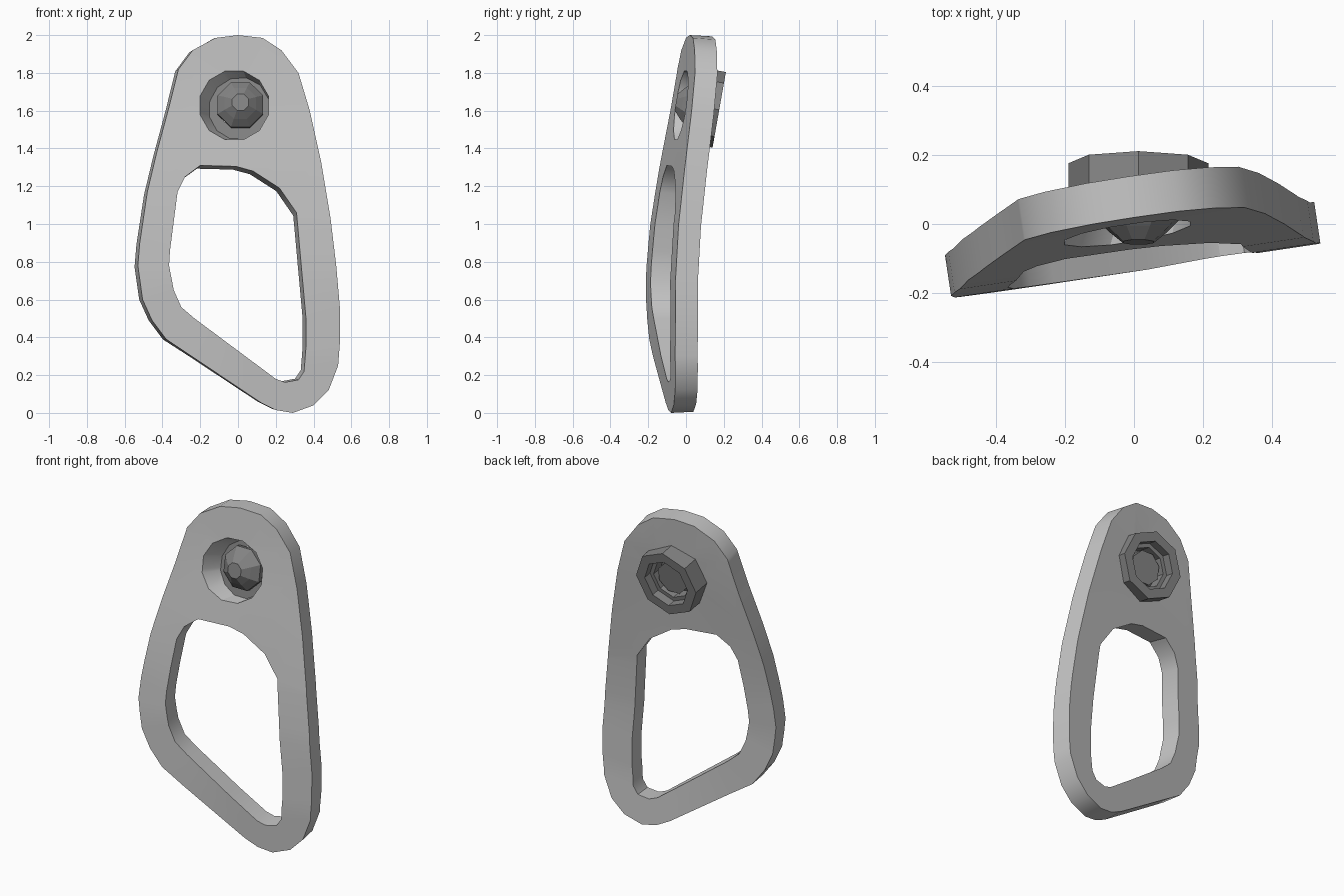
import bpy, bmesh, math
from mathutils import Vector, Matrix

if "Cube" in bpy.data.objects:
    bpy.data.objects.remove(bpy.data.objects["Cube"])


def material(name, value):
    m = bpy.data.materials.new(name)
    m.use_nodes = True
    colour = (value, value, value, 1)
    m.diffuse_color = colour
    m.node_tree.nodes["Principled BSDF"].inputs["Base Color"].default_value = colour
    return m


light_metal = material("light grey metal", 0.56)
dark_metal = material("dark grey metal", 0.23)


def finish(bm, name, mat, angle=None):
    bmesh.ops.recalc_face_normals(bm, faces=bm.faces)
    mesh = bpy.data.meshes.new(name)
    bm.to_mesh(mesh)
    bm.free()
    mesh.materials.append(mat)
    obj = bpy.data.objects.new(name, mesh)
    bpy.context.collection.objects.link(obj)
    if angle:
        bpy.ops.object.select_all(action='DESELECT')
        obj.select_set(True)
        bpy.context.view_layer.objects.active = obj
        bpy.ops.object.shade_smooth_by_angle(angle=math.radians(angle))
    return obj


# Hanger plate: outline, large eye and bolt hole in the x-z plane
outline = [(0, 2), (.13, 1.985), (.23, 1.92), (.32, 1.8), (.38, 1.6), (.44, 1.33),
           (.49, 1.03), (.52, .78), (.54, .55), (.54, .38), (.53, .25), (.48, .12),
           (.4, .04), (.29, 0), (.2, .015), (.12, .055), (-.38, .39), (-.455, .49),
           (-.505, .6), (-.53, .78), (-.52, .9), (-.48, 1.17), (-.43, 1.38),
           (-.365, 1.62), (-.315, 1.82), (-.24, 1.92), (-.12, 1.985)]
eye = [(-.2, 1.31), (-.01, 1.305), (.08, 1.28), (.22, 1.19), (.31, 1.06), (.335, .78),
       (.36, .5), (.36, .35), (.35, .22), (.32, .175), (.25, .162), (.2, .18),
       (-.23, .5), (-.3, .56), (-.34, .65), (-.365, .78), (-.36, .86), (-.32, 1.17),
       (-.28, 1.25)]
hole_front, hole_back = Vector((-.02, 0, 1.628)), Vector((.01, 0, 1.605))
bolt_hole = [(hole_front.x + .188 * math.cos(a), hole_front.z + .188 * math.sin(a))
             for a in (math.tau * (i + .5) / 12 for i in range(12))]

# Bend of the front face, as (height, depth)
bend = [(0, -.123), (.3, -.138), (.7, -.135), (1, -.113), (1.3, -.073),
        (1.6, -.027), (1.8, .0), (2.01, .02)]


def depth(x, z):
    for (z0, y0), (z1, y1) in zip(bend, bend[1:]):
        if z <= z1:
            return y0 + (y1 - y0) * (z - z0) / (z1 - z0) + .15 * x
    return bend[-1][1] + .15 * x


bm = bmesh.new()
for loop in (outline, eye, bolt_hole):
    vs = [bm.verts.new((x, 0, z)) for x, z in loop]
    for a, b in zip(vs, vs[1:] + vs[:1]):
        bm.edges.new((a, b))
bmesh.ops.triangle_fill(bm, edges=bm.edges[:], use_beauty=True, normal=(0, -1, 0))
for z in (.3, .7, 1, 1.3, 1.6, 1.8):
    bmesh.ops.bisect_plane(bm, geom=bm.verts[:] + bm.edges[:] + bm.faces[:], dist=1e-4,
                           plane_co=(0, 0, z), plane_no=(0, 0, 1))
bmesh.ops.triangulate(bm, faces=bm.faces[:])
front = bm.faces[:]
result = bmesh.ops.extrude_face_region(bm, geom=front, use_keep_orig=True)
back = {g for g in result["geom"] if isinstance(g, bmesh.types.BMVert)}
for v in bm.verts:
    x, z = v.co.x, v.co.z
    y = depth(x, z)
    v.co.y = y
    if v in back:
        slope = (depth(x, z + .05) - depth(x, z - .05)) / .1
        v.co += Vector((-.15, 1, -slope)).normalized() * .12
        offset = Vector((x, 0, z)) - hole_front
        if offset.length < .195:
            # The bolt hole narrows and drifts sideways towards the back
            p = hole_back + offset * .83
            v.co = (p.x, depth(p.x, p.z) + .12, p.z)
finish(bm, "hanger_plate", light_metal, 30)

# Bolt parts share a tilted axis through the back of the plate
axis_frame = (Matrix.Translation((.0125, .105, 1.617))
              @ Matrix.Rotation(math.radians(-10), 4, 'X')
              @ Matrix.Rotation(math.radians(-90), 4, 'X'))


def turned(name, profile, sides, closed, phase=0):
    """Turn a (radius, distance along axis) profile into a faceted part."""
    bm = bmesh.new()
    rings = []
    for r, t in profile:
        rings.append([bm.verts.new((r * math.cos(a), r * math.sin(a), t))
                      for a in (math.tau * (i + phase) / sides for i in range(sides))])
    pairs = list(zip(rings, rings[1:]))
    if closed:
        pairs.append((rings[-1], rings[0]))
    else:
        bm.faces.new(rings[0])
        bm.faces.new(rings[-1])
    for a, b in pairs:
        for i in range(sides):
            j = (i + 1) % sides
            bm.faces.new((a[i], a[j], b[j], b[i]))
    bm.transform(axis_frame)
    return finish(bm, name, dark_metal)


# Hollow eight-sided nut with a stepped bore
turned("nut", [(.203, -.05), (.203, .072), (.145, .072), (.145, .02), (.12, .02), (.12, -.05)],
       8, True)

# Bolt with a tapered nose, sitting in the bore
turned("bolt", [(.047, -.16), (.09, -.125), (.13, -.085), (.13, -.06), (.1, -.04), (.1, .01)],
       8, False, .5)
